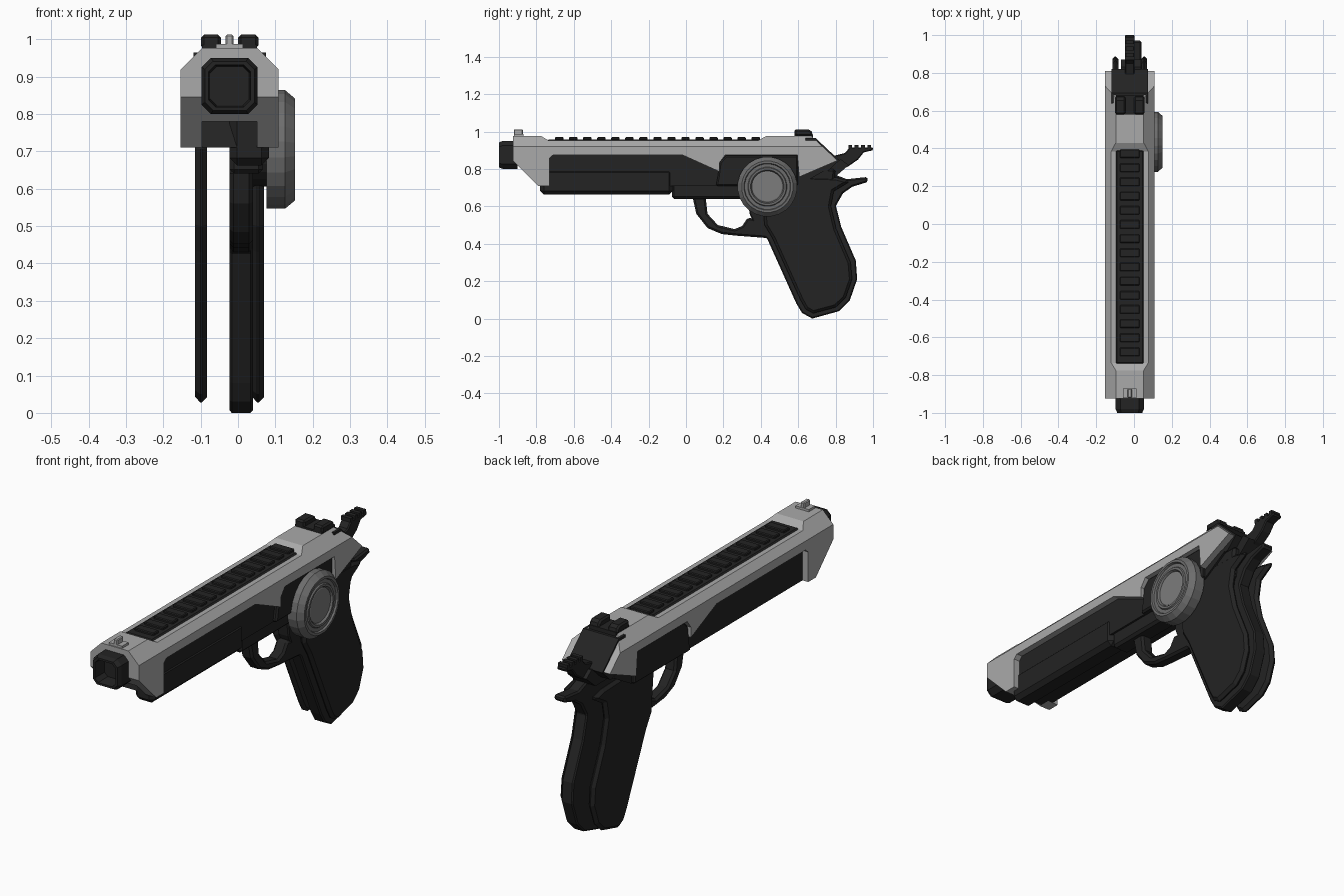
import bpy, bmesh, math
from mathutils import Vector

CX = -0.0225  # centre plane of the slide and frame


def material(name, v):
    m = bpy.data.materials.new(name)
    m.diffuse_color = (v, v, v, 1)
    return m


LIGHT = material("light grey", 0.40)
MID = material("mid grey", 0.155)
CORE = material("disc centre grey", 0.20)
DARK = material("charcoal", 0.017)


def finish(bm, name, mat, bevel=0.0):
    bmesh.ops.recalc_face_normals(bm, faces=bm.faces)
    me = bpy.data.meshes.new(name)
    bm.to_mesh(me)
    bm.free()
    ob = bpy.data.objects.new(name, me)
    bpy.context.collection.objects.link(ob)
    me.materials.append(mat)
    if bevel:
        mod = ob.modifiers.new("bevel", 'BEVEL')
        mod.width = bevel
        mod.segments = 1
        mod.limit_method = 'ANGLE'
        mod.angle_limit = math.radians(60)
    return ob


def prism(name, pts, x0, x1, mat, bevel=0.0, chamfer=None):
    """Side profile (y, z) extruded between two offsets from the centre plane."""
    bm = bmesh.new()
    a = [bm.verts.new((CX + x0, y, z)) for y, z in pts]
    b = [bm.verts.new((CX + x1, y, z)) for y, z in pts]
    bm.faces.new(a)
    bm.faces.new(b[::-1])
    for i in range(len(pts)):
        j = (i + 1) % len(pts)
        bm.faces.new((a[i], a[j], b[j], b[i]))
    if chamfer:
        point, normal = chamfer
        r = bmesh.ops.bisect_plane(bm, geom=bm.verts[:] + bm.edges[:] + bm.faces[:], dist=1e-5,
                                   plane_co=point, plane_no=normal, clear_outer=True)
        edges = [e for e in bm.edges if e.is_boundary]
        bmesh.ops.edgeloop_fill(bm, edges=edges)
    return finish(bm, name, mat, bevel)


def box(name, x0, x1, y0, y1, z0, z1, mat, bevel=0.0):
    return prism(name, [(y0, z0), (y1, z0), (y1, z1), (y0, z1)], x0, x1, mat, bevel)


def loft(name, loops, mat):
    """Skin a run of equal-sized loops and cap both ends."""
    bm = bmesh.new()
    rings = [[bm.verts.new(p) for p in lp] for lp in loops]
    for r, s in zip(rings, rings[1:]):
        for i in range(len(r)):
            j = (i + 1) % len(r)
            bm.faces.new((r[i], r[j], s[j], s[i]))
    bm.faces.new(rings[0])
    bm.faces.new(rings[-1])
    return finish(bm, name, mat)


# Slide: two chamfered cheeks and a centre block with a dipped top
top = [(0.67, 0.976), (0.43, 0.976), (0.385, 0.952), (-0.735, 0.952), (-0.775, 0.976), (-0.925, 0.976)]
cheek = top + [(-0.925, 0.845), (-0.79, 0.71), (-0.73, 0.71), (-0.73, 0.857), (-0.71, 0.875),
               (-0.02, 0.875), (0.18, 0.785), (0.18, 0.835), (0.21, 0.875), (0.595, 0.875),
               (0.605, 0.757), (0.81, 0.845)]
for side, tag in ((1, "right"), (-1, "left")):
    prism("slide_cheek_" + tag, cheek, side * 0.074, side * 0.131, LIGHT,
          chamfer=(Vector((CX + side * 0.131, 0, 0.919)), Vector((side, 0, 1))))
prism("slide_centre", top + [(-0.925, 0.845), (-0.86, 0.78), (0.62, 0.78), (0.76, 0.845)],
      -0.074, 0.074, LIGHT)

# Dark sloped plate closing the rear of the slide
prism("slide_rear_plate", [(0.64, 0.965), (0.693, 0.965), (0.82, 0.846), (0.76, 0.79), (0.62, 0.77)],
      -0.097, 0.097, DARK)

# Ribbed strip along the top
box("top_strip", -0.074, 0.074, -0.74, 0.39, 0.93, 0.958, DARK, 0.006)
for i in range(15):
    y = -0.70 + i * 0.075
    box("top_rib", -0.052, 0.052, y, y + 0.045, 0.95, 0.97, DARK, 0.004)

# Sights
box("front_sight_base", -0.036, 0.036, -0.92, -0.87, 0.97, 0.987, LIGHT)
box("front_sight_blade", -0.011, 0.011, -0.92, -0.872, 0.98, 1.012, LIGHT, 0.004)
box("rear_sight_base", -0.074, 0.074, 0.58, 0.68, 0.965, 0.985, DARK)
for s in (-1, 1):
    prism("rear_sight_post", [(0.58, 0.975), (0.68, 0.975), (0.672, 1.0), (0.655, 1.012), (0.58, 1.012)],
          s * 0.023, s * 0.077, DARK, 0.008)


# Hollow square muzzle with cut corners
def octagon(y, h, c):
    q = [(h, h - c), (h - c, h), (c - h, h), (-h, h - c), (-h, c - h), (c - h, -h), (h - c, -h), (h, c - h)]
    return [(CX + a, y, 0.875 + b) for a, b in q]


loft("muzzle", [octagon(-0.90, 0.075, 0.025), octagon(-0.98, 0.075, 0.025), octagon(-1.0, 0.066, 0.022),
                octagon(-1.0, 0.056, 0.018), octagon(-0.93, 0.052, 0.017)], DARK)

# Frame housing inside the slide, lower body on the right half only
prism("frame_housing", [(-0.78, 0.71), (0.60, 0.71), (0.74, 0.79), (0.60, 0.90), (-0.72, 0.90)],
      -0.1, 0.1, DARK)
box("dust_cover", 0, 0.105, -0.78, -0.07, 0.662, 0.80, DARK, 0.02)
prism("frame_core", [(-0.075, 0.64), (0.45, 0.64), (0.78, 0.64), (0.80, 0.80), (0.70, 0.80), (-0.075, 0.80)],
      0, 0.09, DARK, 0.012)
for s in (-1, 1):
    prism("frame_side_panel", [(0.16, 0.71), (0.60, 0.71), (0.60, 0.872), (0.215, 0.872), (0.18, 0.835), (0.17, 0.76)],
          s * 0.09, s * 0.118, DARK, 0.008)

# Rear tang above the grip
prism("tang", [(0.62, 0.72), (0.70, 0.775), (0.80, 0.768), (0.86, 0.745), (0.97, 0.757), (0.972, 0.73),
               (0.89, 0.705), (0.84, 0.67), (0.80, 0.60), (0.65, 0.60)], 0, 0.062, DARK, 0.008)

# Grip core (right half) and grip side panels (both sides)
grip = [(0.33, 0.64), (0.34, 0.56), (0.38, 0.47), (0.435, 0.425), (0.59, 0.08), (0.62, 0.03), (0.675, 0.0),
        (0.82, 0.04), (0.875, 0.095), (0.915, 0.21), (0.908, 0.31), (0.83, 0.49), (0.802, 0.60), (0.81, 0.70),
        (0.60, 0.72)]
prism("grip_core", grip, 0, 0.062, DARK, 0.006)
panel = [(0.40, 0.72), (0.42, 0.50), (0.462, 0.43), (0.612, 0.10), (0.64, 0.05), (0.68, 0.028), (0.80, 0.06),
         (0.853, 0.11), (0.888, 0.21), (0.88, 0.30), (0.803, 0.48), (0.775, 0.60), (0.79, 0.68),
         (0.88, 0.735), (0.80, 0.755), (0.65, 0.76)]
for s in (-1, 1):
    prism("grip_panel", panel, s * 0.060, s * 0.0925, DARK, 0.014)

# Trigger guard
prism("trigger_guard", [(0.035, 0.65), (0.055, 0.56), (0.115, 0.484), (0.19, 0.452), (0.27, 0.443), (0.44, 0.43),
                        (0.42, 0.52), (0.33, 0.54), (0.30, 0.495), (0.26, 0.478), (0.17, 0.50),
                        (0.115, 0.56), (0.105, 0.65)], 0, 0.062, DARK, 0.01)

# Hammer with toothed spur
prism("hammer", [(0.72, 0.78), (0.77, 0.865), (0.85, 0.885), (0.875, 0.915), (1.0, 0.915), (1.0, 0.90),
                 (0.95, 0.888), (0.92, 0.85), (0.87, 0.815), (0.81, 0.785)], -0.026, 0.026, DARK, 0.005)
prism("hammer_base", [(0.70, 0.76), (0.76, 0.84), (0.83, 0.85), (0.87, 0.82), (0.80, 0.76)], -0.045, 0.06, DARK)
for i in range(4):
    y = 0.868 + i * 0.034
    box("hammer_tooth", -0.026, 0.026, y, y + 0.02, 0.91, 0.929, DARK)


# Round side disc: turned around the x axis, right side only
def ring(x, r, n=24):
    return [(x, 0.435 + r * math.cos(2 * math.pi * (i + .5) / n), 0.705 + r * math.sin(2 * math.pi * (i + .5) / n))
            for i in range(n)]


loft("side_disc", [ring(x, r) for x, r in ((0.076, 0.16), (0.126, 0.16), (0.152, 0.138), (0.152, 0.126),
                                           (0.143, 0.122), (0.143, 0.105), (0.149, 0.101), (0.149, 0.09),
                                           (0.138, 0.084))], MID)
loft("disc_centre", [ring(0.13, 0.083), ring(0.141, 0.083), ring(0.143, 0.078)], CORE)
loft("disc_mount", [ring(0.03, 0.10), ring(0.085, 0.10)], DARK)
